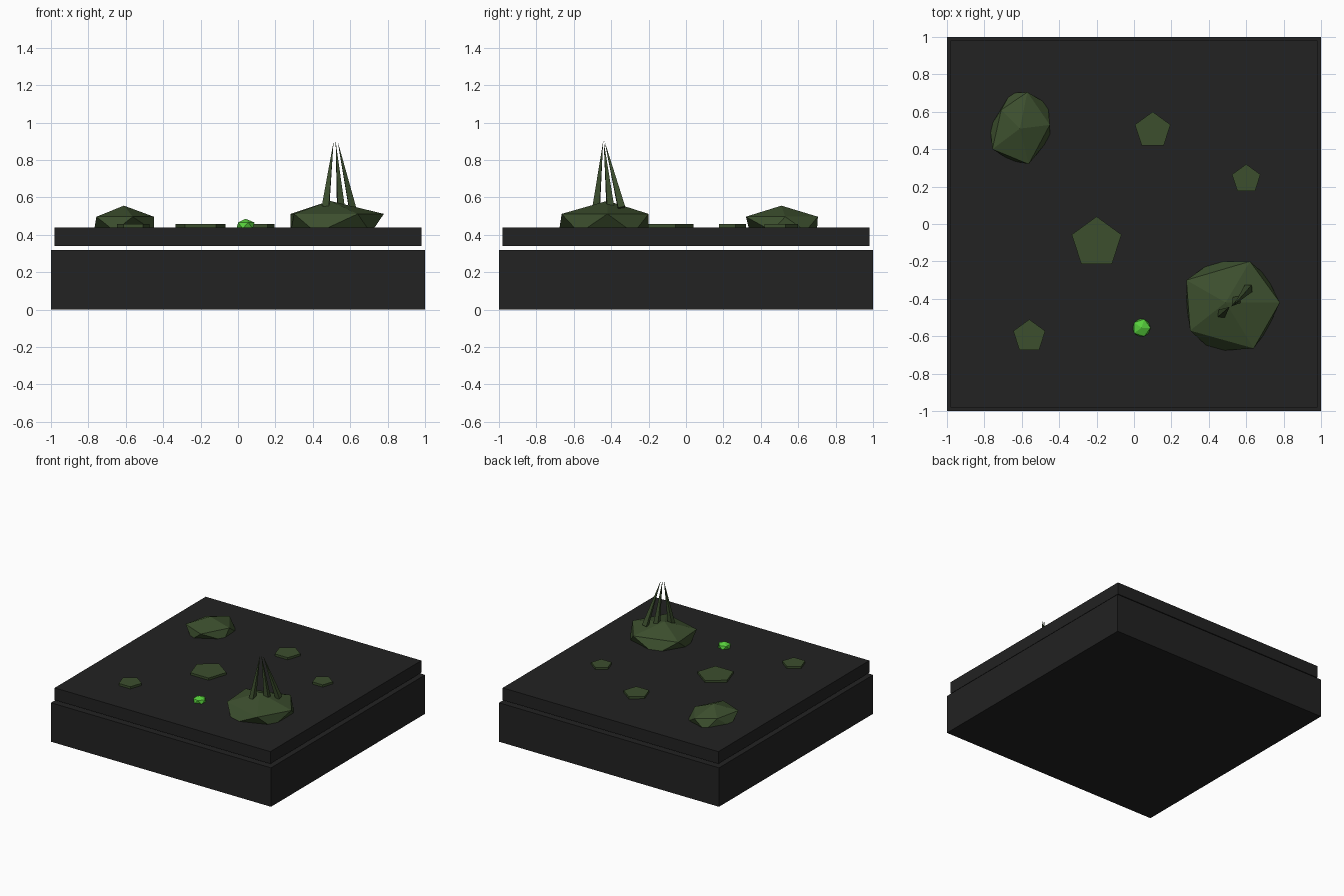
import bpy, bmesh, math
from mathutils import Vector

if "Cube" in bpy.data.objects:
    bpy.data.objects.remove(bpy.data.objects["Cube"])


def material(name, rgb):
    m = bpy.data.materials.new(name)
    m.diffuse_color = (*rgb, 1)
    m.use_nodes = True
    m.node_tree.nodes["Principled BSDF"].inputs["Base Color"].default_value = m.diffuse_color
    return m


CHARCOAL = material("charcoal", (0.016, 0.016, 0.016))
MOSS = material("moss_green", (0.045, 0.077, 0.027))
BRIGHT = material("bright_green", (0.095, 0.62, 0.045))


def finish(name, bm, mat):
    bmesh.ops.recalc_face_normals(bm, faces=bm.faces)
    me = bpy.data.meshes.new(name)
    bm.to_mesh(me)
    bm.free()
    me.materials.append(mat)
    ob = bpy.data.objects.new(name, me)
    bpy.context.collection.objects.link(ob)
    return ob


def slab(name, width, z0, z1):
    bm = bmesh.new()
    bmesh.ops.create_cube(bm, size=1)
    bmesh.ops.scale(bm, vec=(width, width, z1 - z0), verts=bm.verts)
    bmesh.ops.translate(bm, vec=(0, 0, (z0 + z1) / 2), verts=bm.verts)
    finish(name, bm, CHARCOAL)


def boulder(name, apex, upper, lower, z_up, z_low, z_bottom):
    # irregular 20-sided rock: apex, two rings of five, bottom point
    bm = bmesh.new()
    bm.verts.new(apex)
    for ring, z in ((upper, z_up), (lower, z_low)):
        for x, y in ring:
            bm.verts.new((x, y, z))
    bm.verts.new((apex[0], apex[1], z_bottom))
    bmesh.ops.convex_hull(bm, input=bm.verts)
    finish(name, bm, MOSS)


def spike(name, base, tip, radius):
    # four-sided pyramid leaning from base to tip
    base, tip = Vector(base), Vector(tip)
    axis = tip - base
    bm = bmesh.new()
    bmesh.ops.create_cone(bm, cap_ends=True, segments=4, radius1=radius,
                          radius2=0, depth=axis.length)
    bmesh.ops.transform(bm, matrix=axis.to_track_quat('Z', 'Y').to_matrix().to_4x4(),
                        verts=bm.verts)
    bmesh.ops.translate(bm, vec=(base + tip) / 2, verts=bm.verts)
    finish(name, bm, MOSS)


# two-layer ground with a thin gap
slab("base_block", 2.0, 0, 0.32)
slab("top_slab", 1.96, 0.34, 0.44)

# flat pentagonal moss patches
for i, (x, y, r) in enumerate([(-0.2, -0.1, 0.14), (0.1, 0.5, 0.1),
                               (0.6, 0.24, 0.08), (-0.56, -0.6, 0.09)]):
    bm = bmesh.new()
    ring = [(x - r * math.sin(k * math.tau / 5), y + r * math.cos(k * math.tau / 5))
            for k in range(5)]
    face = bm.faces.new([bm.verts.new((px, py, 0.44)) for px, py in ring])
    ext = bmesh.ops.extrude_face_region(bm, geom=[face], use_keep_orig=True)
    bmesh.ops.translate(bm, vec=(0, 0, 0.018),
                        verts=[v for v in ext["geom"] if isinstance(v, bmesh.types.BMVert)])
    finish(f"moss_patch_{i + 1}", bm, MOSS)

# mossy boulders, sunk into the slab
boulder("large_boulder", (0.49, -0.42, 0.582),
        [(0.78, -0.42), (0.62, -0.2), (0.28, -0.3), (0.3, -0.57), (0.64, -0.665)],
        [(0.71, -0.28), (0.42, -0.2), (0.28, -0.43), (0.42, -0.68), (0.71, -0.57)],
        0.512, 0.41, 0.36)
boulder("small_boulder", (-0.61, 0.51, 0.556),
        [(-0.45, 0.53), (-0.57, 0.705), (-0.71, 0.61), (-0.757, 0.4), (-0.563, 0.32)],
        [(-0.46, 0.64), (-0.45, 0.46), (-0.66, 0.34), (-0.77, 0.52), (-0.66, 0.7)],
        0.497, 0.42, 0.37)

# leaning spikes on the large boulder
spike("left_spike", (0.468, -0.48, 0.55), (0.511, -0.443, 0.9), 0.027)
spike("middle_spike", (0.55, -0.405, 0.55), (0.522, -0.44, 0.9), 0.027)
spike("right_spike", (0.612, -0.345, 0.545), (0.533, -0.435, 0.9), 0.027)

# small glowing gem
bm = bmesh.new()
bmesh.ops.create_icosphere(bm, subdivisions=1, radius=1)
bmesh.ops.scale(bm, vec=(0.054, 0.054, 0.036), verts=bm.verts)
bmesh.ops.translate(bm, vec=(0.04, -0.555, 0.45), verts=bm.verts)
finish("green_gem", bm, BRIGHT)
